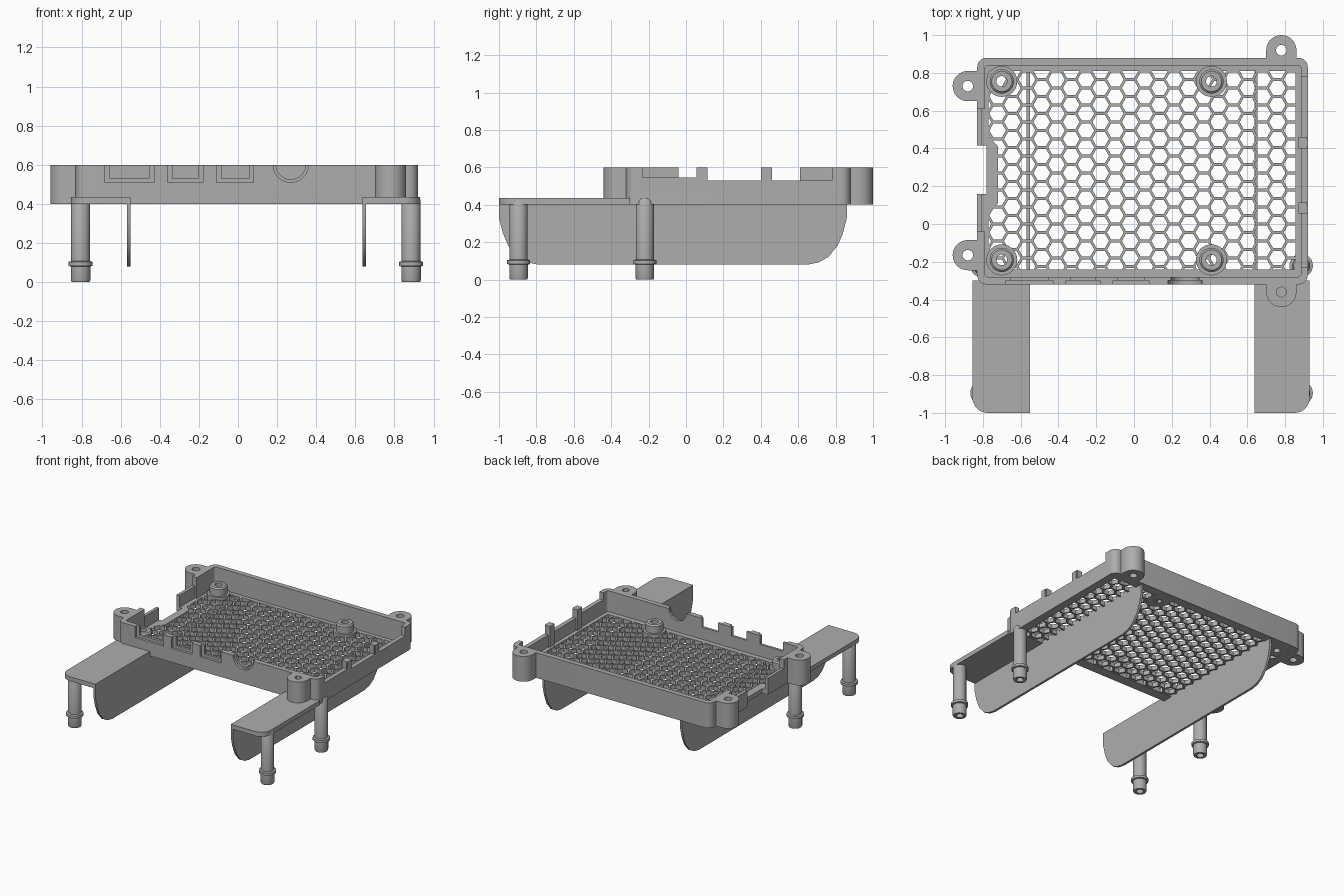
import bpy
import bmesh
from math import pi, sin, cos, radians, sqrt
from mathutils import Vector

cube = bpy.data.objects.get("Cube")
if cube:
    bpy.data.objects.remove(cube)

GREY = (0.42, 0.42, 0.42, 1)
grey = bpy.data.materials.new("plain grey plastic")
grey.use_nodes = True
grey.diffuse_color = GREY
grey.node_tree.nodes["Principled BSDF"].inputs["Base Color"].default_value = GREY

# Main levels of the tray
BASE, FLOOR, TOP = 0.40, 0.435, 0.60


def make(name, bm, smooth=False):
    bmesh.ops.recalc_face_normals(bm, faces=bm.faces)
    mesh = bpy.data.meshes.new(name)
    bm.to_mesh(mesh)
    bm.free()
    mesh.materials.append(grey)
    obj = bpy.data.objects.new(name, mesh)
    bpy.context.collection.objects.link(obj)
    if smooth:
        bpy.ops.object.select_all(action='DESELECT')
        obj.select_set(True)
        bpy.context.view_layer.objects.active = obj
        bpy.ops.object.shade_smooth_by_angle(angle=radians(35))
    return obj


def prism(name, points, shift, smooth=False):
    """Extrude a closed outline of 3D points along shift."""
    bm = bmesh.new()
    low = [bm.verts.new(p) for p in points]
    high = [bm.verts.new(Vector(p) + Vector(shift)) for p in points]
    n = len(points)
    bm.faces.new(low)
    bm.faces.new(high)
    for i in range(n):
        j = (i + 1) % n
        bm.faces.new((low[i], low[j], high[j], high[i]))
    return make(name, bm, smooth)


def box(name, x0, x1, y0, y1, z0, z1):
    return prism(name, [(x0, y0, z0), (x1, y0, z0), (x1, y1, z0), (x0, y1, z0)],
                 (0, 0, z1 - z0))


def ring(name, outer, inner, z0, z1):
    """Tube between two outlines with the same number of points."""
    bm = bmesh.new()
    loops = [[bm.verts.new((x, y, z)) for x, y in pts]
             for pts, z in ((outer, z0), (outer, z1), (inner, z1), (inner, z0))]
    n = len(outer)
    for k in range(4):
        a, b = loops[k], loops[(k + 1) % 4]
        for i in range(n):
            j = (i + 1) % n
            bm.faces.new((a[i], a[j], b[j], b[i]))
    return make(name, bm, True)


def rounded(x0, x1, y0, y1, r, steps=6):
    pts = []
    corners = ((x1 - r, y1 - r), (x0 + r, y1 - r), (x0 + r, y0 + r), (x1 - r, y0 + r))
    for q, (cx, cy) in enumerate(corners):
        for s in range(steps + 1):
            a = pi / 2 * (q + s / steps)
            pts.append((cx + r * cos(a), cy + r * sin(a)))
    return pts


def lathe(name, profile, x, y, segs=32):
    """Revolve (radius, z) points about a vertical axis at x, y."""
    bm = bmesh.new()
    rows = [[bm.verts.new((x + r * cos(2 * pi * i / segs), y + r * sin(2 * pi * i / segs), z))
             for i in range(segs)] for r, z in profile]
    for a, b in zip(rows, rows[1:] + rows[:1]):
        for i in range(segs):
            j = (i + 1) % segs
            bm.faces.new((a[i], a[j], b[j], b[i]))
    return make(name, bm, True)


def cut(target, cutter):
    mod = target.modifiers.new("cut", 'BOOLEAN')
    mod.operation = 'DIFFERENCE'
    mod.solver = 'EXACT'
    mod.object = cutter
    bpy.context.view_layer.objects.active = target
    with bpy.context.temp_override(object=target, active_object=target):
        bpy.ops.object.modifier_apply(modifier=mod.name)


def cut_all(targets, cutter):
    for t in targets:
        cut(t, cutter)
    bpy.data.objects.remove(cutter)


# Tray walls and floor rim
wall = ring("tray_wall", rounded(-0.83, 0.92, -0.32, 0.88, 0.05),
            rounded(-0.79, 0.885, -0.28, 0.84, 0.02), BASE, TOP)
rim = ring("floor_rim", rounded(-0.82, 0.91, -0.31, 0.87, 0.04),
           rounded(-0.77, 0.855, -0.24, 0.81, 0.01), BASE, FLOOR)

# Front port openings: shallow outer recess, then a smaller hole through
for x0, x1 in ((-0.68, -0.43), (-0.36, -0.18), (-0.11, 0.08)):
    cut_all([wall], box("recess_cutter", x0, x1, -0.40, -0.30, 0.51, 0.7))
    cut_all([wall], box("port_cutter", x0 + 0.025, x1 - 0.025, -0.35, -0.26, 0.53, 0.7))
for r, y1 in ((0.09, -0.30), (0.075, -0.26)):
    circle = [(0.27 + r * cos(2 * pi * i / 40), -0.40, TOP + r * sin(2 * pi * i / 40))
              for i in range(40)]
    cut_all([wall], prism("jack_cutter", circle, (0, y1 + 0.40, 0)))

# Right wall cut-downs with upright posts between them
for y0, y1, z in ((-0.23, 0.06, 0.545), (0.10, 0.41, 0.53), (0.45, 0.78, 0.53)):
    cut_all([wall], box("right_cutter", 0.87, 0.96, y0, y1, z, 0.7))
for y in (0.085, 0.43):
    box("right_post", 0.872, 0.915, y - 0.03, y + 0.03, FLOOR - 0.01, TOP)

# Left wall: low ledges on both sides of a card notch
cut_all([wall], box("left_cutter", -0.87, -0.76, -0.04, 0.61, 0.53, 0.7))
cut_all([wall], box("ledge_cutter", -0.805, -0.76, -0.04, 0.61, FLOOR, 0.7))
cut_all([wall, rim], box("notch_cutter", -0.87, -0.78, 0.16, 0.415, 0.3, 0.7))
prism("notch_floor", [(-0.78, 0.06, BASE), (-0.765, 0.06, BASE), (-0.72, 0.11, BASE),
                      (-0.72, 0.41, BASE), (-0.765, 0.46, BASE), (-0.78, 0.46, BASE)],
      (0, 0, FLOOR - BASE))

# Honeycomb floor: hexagon rings clipped to the rim opening
PITCH, WEB = 0.09, 0.014
STEP = PITCH * sqrt(3) / 2
bm = bmesh.new()
for c in range(24):
    for r in range(15):
        cx = -0.80 + c * STEP
        cy = -0.27 + (r + 0.5 * (c % 2)) * PITCH
        loops = []
        for width in (PITCH, PITCH - WEB):
            R = width / sqrt(3)
            loops.append([bm.verts.new((cx + R * cos(pi / 3 * k), cy + R * sin(pi / 3 * k), FLOOR))
                          for k in range(6)])
        o, i = loops
        for k in range(6):
            m = (k + 1) % 6
            bm.faces.new((o[k], o[m], i[m], i[k]))
bmesh.ops.remove_doubles(bm, verts=bm.verts, dist=0.0005)
for co, no in (((-0.775, 0, 0), (-1, 0, 0)), ((0.86, 0, 0), (1, 0, 0)),
               ((0, -0.245, 0), (0, -1, 0)), ((0, 0.815, 0), (0, 1, 0))):
    bmesh.ops.bisect_plane(bm, geom=bm.verts[:] + bm.edges[:] + bm.faces[:],
                           plane_co=co, plane_no=no, clear_outer=True)
for f in bm.faces:
    f.normal_update()
    if f.normal.z < 0:
        f.normal_flip()
mesh = make("honeycomb_floor", bm)
solid = mesh.modifiers.new("thickness", 'SOLIDIFY')
solid.thickness = FLOOR - BASE - 0.002
solid.offset = 0 
mesh.location.z = -(FLOOR - BASE) / 2

# Board standoffs on round pads
for x in (-0.70, 0.41):
    for y in (-0.19, 0.755):
        lathe("standoff", [(0.028, BASE), (0.082, BASE), (0.082, 0.45), (0.064, 0.45),
                           (0.064, 0.505), (0.054, 0.515), (0.028, 0.515)], x, y)


# Screw ears: round outside, square-sided where they meet the wall
def ear(name, x, y, dx, dy, hexagonal=False):
    n, r = 36, 0.08
    outer, inner = [], []
    for k in range(n):
        a = 2 * pi * k / n
        u, v = cos(a), sin(a)
        if u < 0:
            u, v = max(u, -0.7), (v if abs(v) < 0.1 else v / abs(v) * min(1, abs(v) * 1.4))
        outer.append((x + r * (u * dx - v * dy), y + r * (u * dy + v * dx)))
        h = 0.028
        if hexagonal:
            h *= cos(pi / 6) / cos(a % (pi / 3) - pi / 6)
        inner.append((x + h * (cos(a) * dx - sin(a) * dy), y + h * (cos(a) * dy + sin(a) * dx)))
    ring(name, outer, inner, BASE, TOP)


ear("left_back_ear", -0.88, 0.73, -1, 0)
ear("left_front_ear", -0.88, -0.165, -1, 0)
ear("back_ear", 0.78, 0.92, 0, 1)
ear("front_ear", 0.78, -0.36, 0, -1, True)

# Side assemblies: shelf, keel and two pegs on each side
keel_half = [(0.93, 0.42), (0.93, 0.33), (0.91, 0.25), (0.88, 0.18),
             (0.83, 0.12), (0.78, 0.092), (0.72, 0.08)]
keel_outline = ([(y - 0.07, z) for y, z in keel_half]
                + [(-y - 0.07, z) for y, z in reversed(keel_half)])
for side, inside, outside, peg_x in (("left_side", -0.55, -0.855, -0.805),
                                     ("right_side", 0.637, 0.93, 0.885)):
    s = 1 if outside > inside else -1
    r = 0.08
    shelf = [(inside, -0.30, BASE), (inside, -1.0, BASE)]
    for k in range(9):
        a = pi / 2 * k / 8
        shelf.append((outside - s * r * (1 - sin(a)), -1 + r * (1 - cos(a)), BASE))
    shelf.append((outside, -0.30, BASE))
    prism(side + "_shelf", shelf, (0, 0, 0.035), True)
    prism(side + "_keel", [(inside, y, z) for y, z in keel_outline], (s * 0.018, 0, 0), True)
    for y in (-0.895, -0.22):
        lathe(side + "_peg", [(0.026, 0.05), (0.026, 0), (0.046, 0), (0.05, 0.01), (0.05, 0.08),
                              (0.062, 0.083), (0.062, 0.103), (0.048, 0.107),
                              (0.048, 0.42), (0.04, 0.432), (0.001, 0.432), (0.001, 0.05)],
              peg_x, y, 28)
